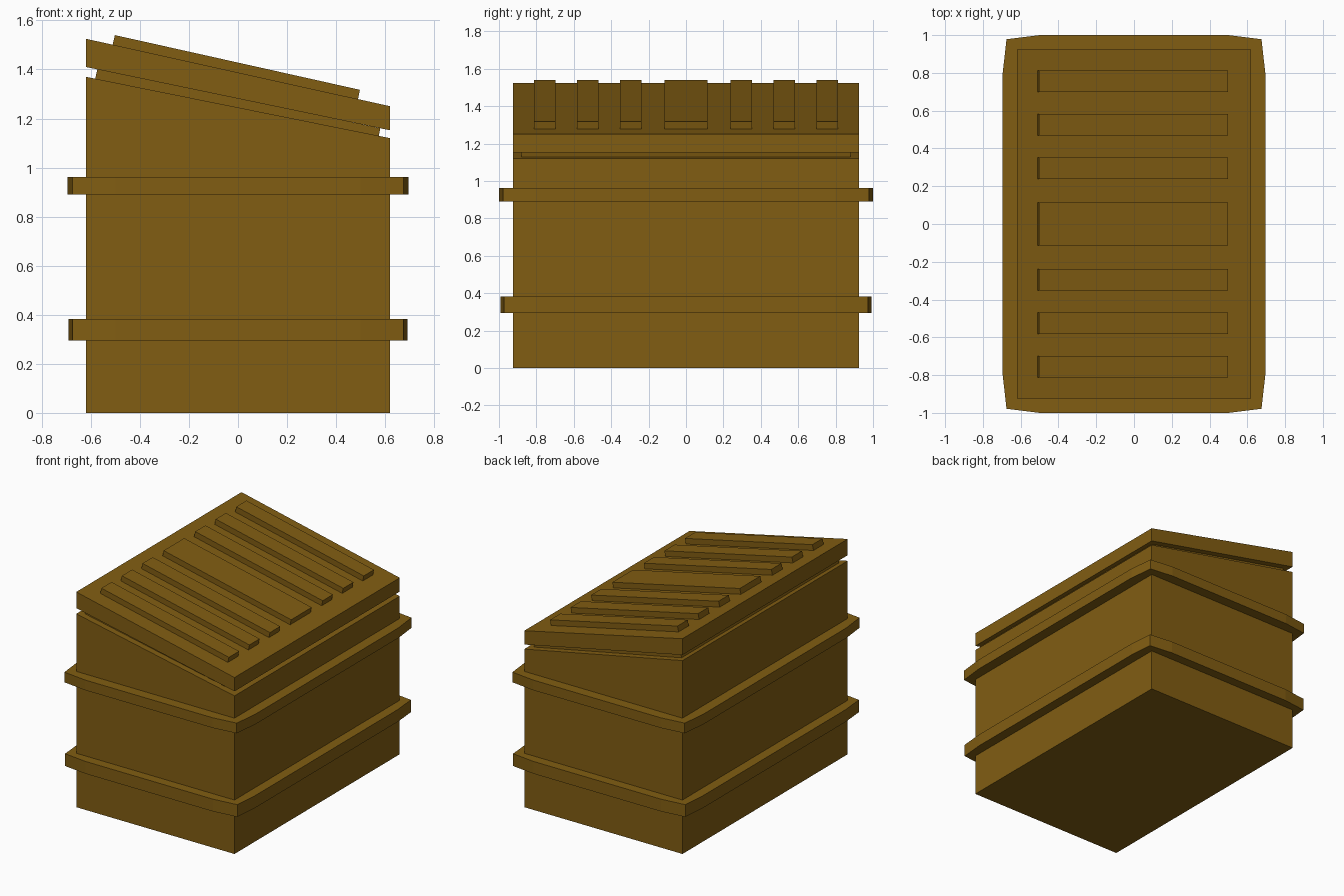
import bpy
import bmesh

if "Cube" in bpy.data.objects:
    bpy.data.objects.remove(bpy.data.objects["Cube"])

mat = bpy.data.materials.new("brown_paint")
mat.diffuse_color = (0.22, 0.11, 0.006, 1)
mat.use_nodes = True
mat.node_tree.nodes["Principled BSDF"].inputs["Base Color"].default_value = mat.diffuse_color


def finish(name, bm):
    bmesh.ops.recalc_face_normals(bm, faces=bm.faces[:])
    mesh = bpy.data.meshes.new(name)
    bm.to_mesh(mesh)
    bm.free()
    mesh.materials.append(mat)
    obj = bpy.data.objects.new(name, mesh)
    bpy.context.collection.objects.link(obj)
    return obj


def slab(name, profile, y0, y1):
    """Extrude an x-z profile along y."""
    bm = bmesh.new()
    face = bm.faces.new([bm.verts.new((x, y0, z)) for x, z in profile])
    ext = bmesh.ops.extrude_face_region(bm, geom=[face], use_keep_orig=True)
    verts = [v for v in ext["geom"] if isinstance(v, bmesh.types.BMVert)]
    bmesh.ops.translate(bm, verts=verts, vec=(0, y1 - y0, 0))
    return finish(name, bm)


def around(corner):
    """Mirror three corner points into a closed 12-point loop."""
    a = list(corner)
    b = a[::-1]
    return (a + [(x, -y) for x, y in b]
            + [(-x, -y) for x, y in a] + [(-x, y) for x, y in b])


def band(name, corner, z0, z1):
    """Collar with bowed sides, fitted around the body walls."""
    bm = bmesh.new()
    outer = around(corner)
    inner = around([(0.5, 0.925), (0.62, 0.925), (0.62, 0.8)])
    loops = [[bm.verts.new((x, y, z)) for x, y in pts]
             for pts, z in ((outer, z0), (outer, z1), (inner, z1), (inner, z0))]
    n = len(outer)
    for k in range(4):
        p, q = loops[k], loops[(k + 1) % 4]
        for i in range(n):
            j = (i + 1) % n
            bm.faces.new((p[i], p[j], q[j], q[i]))
    return finish(name, bm)


# Bin body with sloping top
slab("body", [(-0.62, 0), (0.62, 0), (0.62, 1.12), (-0.62, 1.37)], -0.925, 0.925)

# Recessed seal between body and lid
slab("lid_seal", [(-0.582, 1.362), (0.573, 1.125), (0.58, 1.16), (-0.573, 1.402)],
     -0.88, 0.88)

# Sloping lid
slab("lid", [(-0.62, 1.41), (0.62, 1.152), (0.62, 1.25), (-0.62, 1.525)],
     -0.925, 0.925)

# Raised ribs on the lid, the middle one wider
for i, y in enumerate((-0.755, -0.525, -0.295, 0, 0.295, 0.525, 0.755)):
    half = 0.115 if y == 0 else 0.057
    slab(f"lid_rib_{i + 1}",
         [(-0.511, 1.5), (0.489, 1.278), (0.497, 1.317), (-0.502, 1.54)],
         y - half, y + half)

# Reinforcing bands
band("lower_band", [(0.5, 0.993), (0.675, 0.972), (0.69, 0.8)], 0.295, 0.382)
band("upper_band", [(0.5, 1.0), (0.675, 0.978), (0.695, 0.8)], 0.89, 0.962)
